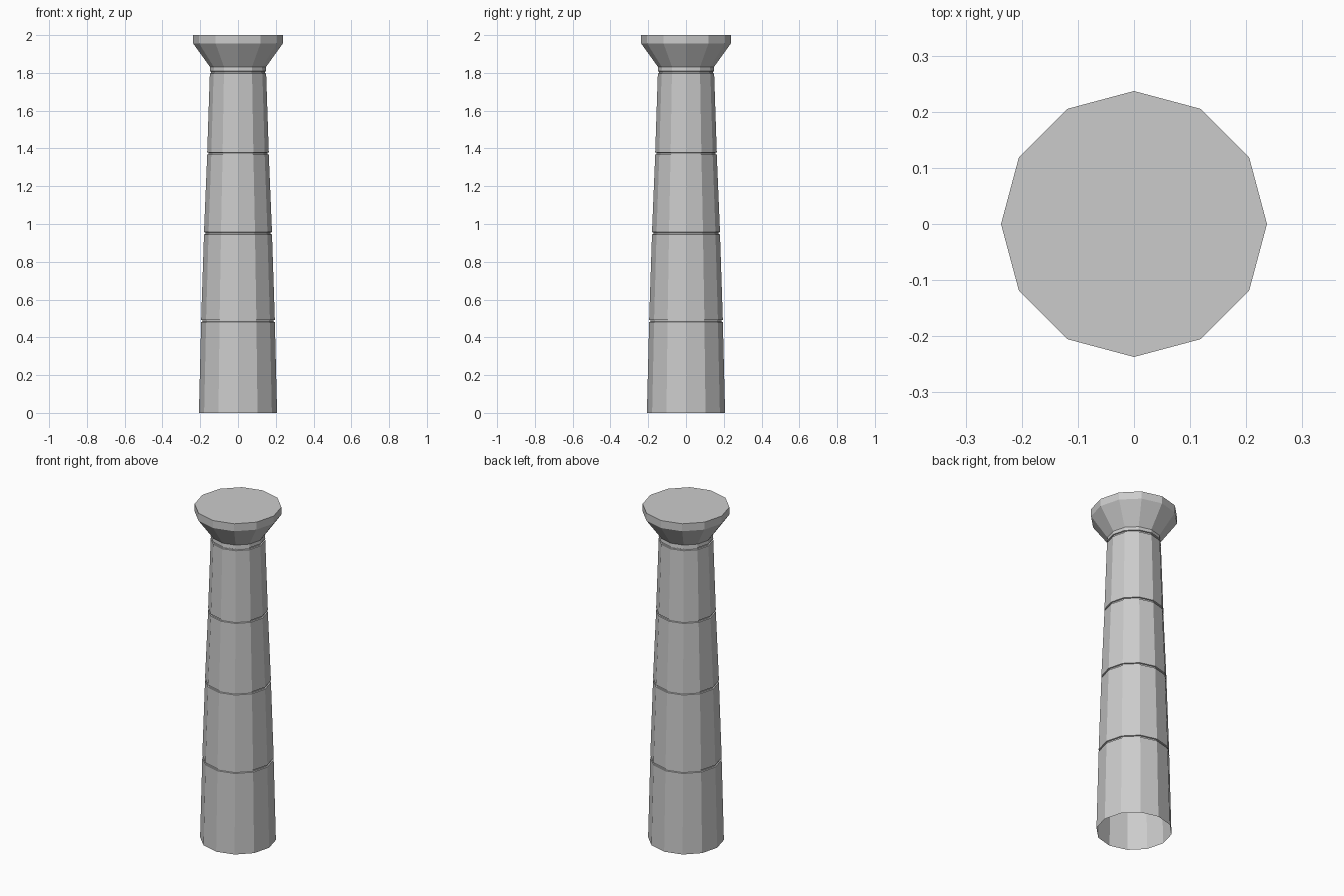
import bpy, bmesh
from math import cos, sin, pi

if "Cube" in bpy.data.objects:
    bpy.data.objects.remove(bpy.data.objects["Cube"])

SIDES = 12


def lathe(name, profile, cap_top=False):
    """Spin (radius, z) points into a flat-faced shell."""
    bm = bmesh.new()
    rings = [[bm.verts.new((r * cos(2 * pi * i / SIDES), r * sin(2 * pi * i / SIDES), z))
              for i in range(SIDES)] for r, z in profile]
    for low, high in zip(rings, rings[1:]):
        for i in range(SIDES):
            j = (i + 1) % SIDES
            bm.faces.new((low[i], low[j], high[j], high[i]))
    if cap_top:
        bm.faces.new(rings[-1])
    mesh = bpy.data.meshes.new(name)
    bm.to_mesh(mesh)
    bm.free()
    obj = bpy.data.objects.new(name, mesh)
    bpy.context.collection.objects.link(obj)
    return obj


# Tapered shaft, open underneath, with a narrow joint groove between drums
shaft = [(0.207, 0.0)]
for r, z in [(0.195, 0.487), (0.180, 0.951), (0.163, 1.373), (0.149, 1.803)]:
    shaft += [(r, z - 0.006), (r - 0.007, z - 0.004), (r - 0.007, z + 0.004), (r, z + 0.006)]
shaft.append((0.147, 1.83))
lathe("column_shaft", shaft)

# Flared capital with a closed top
lathe("column_capital", [(0.147, 1.83), (0.237, 1.955), (0.237, 2.0)], cap_top=True)
